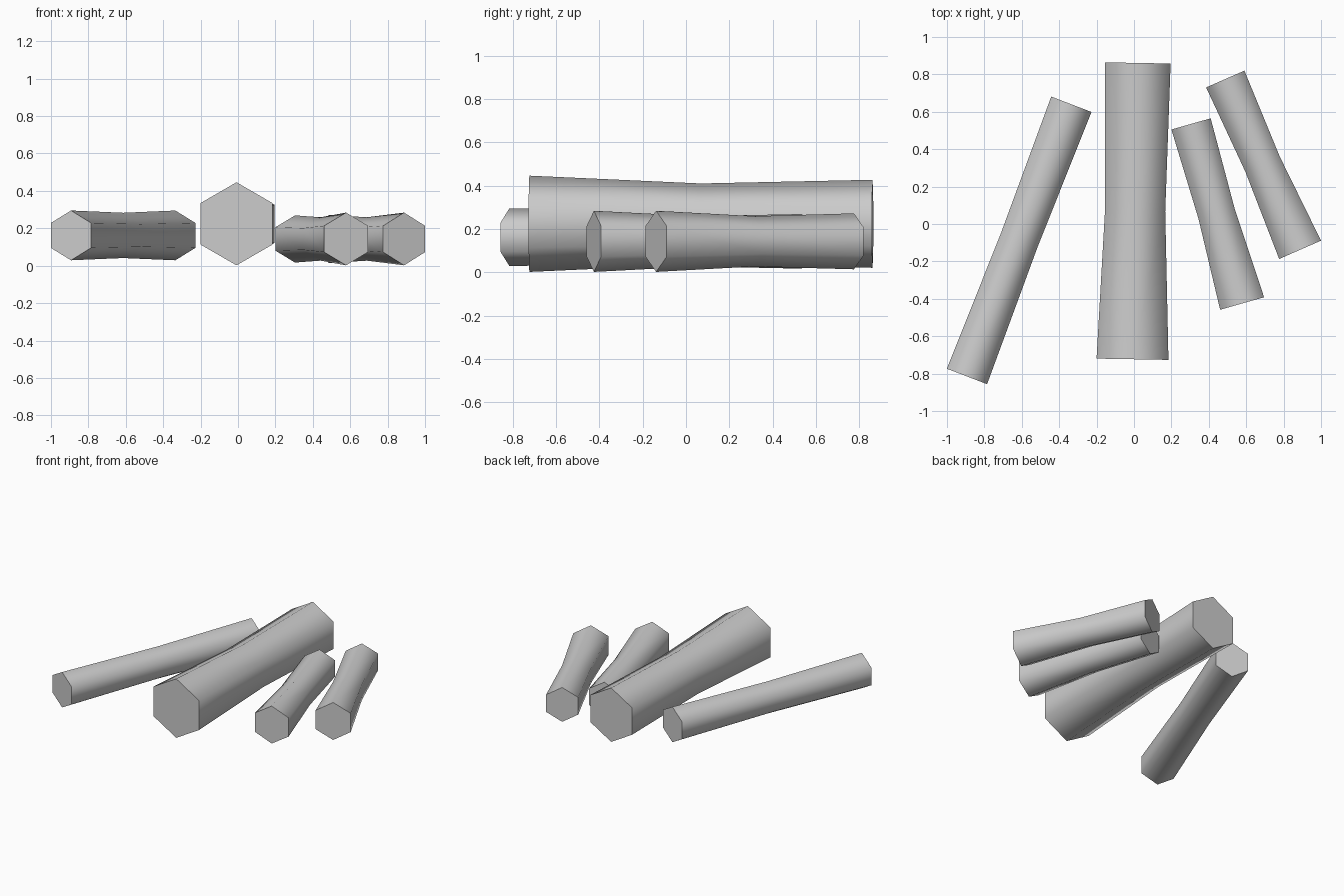
import bpy, bmesh, math
from mathutils import Vector

cube = bpy.data.objects.get("Cube")
if cube:
    bpy.data.objects.remove(cube, do_unlink=True)

grey = bpy.data.materials.new("plain_grey")
grey.use_nodes = True
grey.diffuse_color = (0.6, 0.6, 0.6, 1)
grey.node_tree.nodes["Principled BSDF"].inputs["Base Color"].default_value = (0.6, 0.6, 0.6, 1)

SIDES = 6


def make_log(name, front, back, height, radii):
    """Six-sided log lying flat, with a narrower waist halfway along."""
    front = Vector((*front, height))
    back = Vector((*back, height))
    side = (back - front).cross(Vector((0, 0, 1))).normalized()
    bm = bmesh.new()

    # Rings at the front, waist and back, each with a corner pointing up
    rings = []
    for i, radius in enumerate(radii):
        centre = front.lerp(back, i / (len(radii) - 1))
        ring = []
        for k in range(SIDES):
            a = math.tau * k / SIDES
            offset = side * math.sin(a) + Vector((0, 0, math.cos(a)))
            ring.append(bm.verts.new(centre + offset * radius))
        rings.append(ring)

    # Bark sides and cut ends
    for low, high in zip(rings, rings[1:]):
        for k in range(SIDES):
            n = (k + 1) % SIDES
            bm.faces.new((low[k], low[n], high[n], high[k]))
    bm.faces.new(rings[0])
    bm.faces.new(rings[-1])
    bmesh.ops.recalc_face_normals(bm, faces=bm.faces)

    mesh = bpy.data.meshes.new(name)
    bm.to_mesh(mesh)
    bm.free()
    mesh.materials.append(grey)
    log = bpy.data.objects.new(name, mesh)
    bpy.context.collection.objects.link(log)

    # Smooth bark, crisp cut ends
    bpy.ops.object.select_all(action='DESELECT')
    log.select_set(True)
    bpy.context.view_layer.objects.active = log
    bpy.ops.object.shade_smooth_by_angle(angle=math.radians(70))


make_log("long_thin_log", (-0.893, -0.815), (-0.335, 0.64), 0.162, (0.133, 0.121, 0.133))
make_log("thick_log", (-0.008, -0.723), (0.02, 0.861), 0.224, (0.222, 0.186, 0.203))
make_log("short_inner_log", (0.578, -0.425), (0.305, 0.535), 0.143, (0.141, 0.116, 0.126))
make_log("short_outer_log", (0.888, -0.138), (0.488, 0.775), 0.143, (0.141, 0.116, 0.129))
